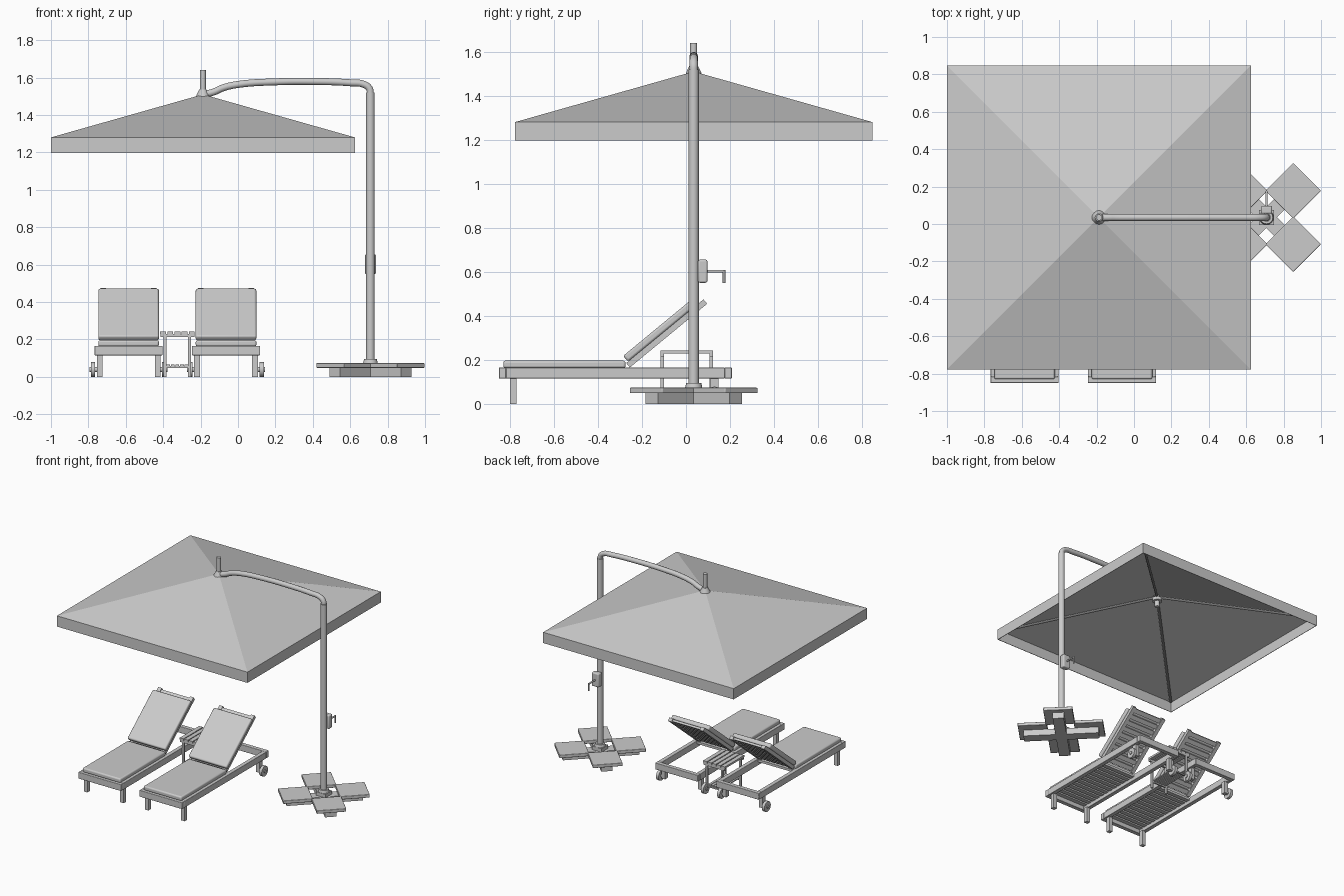
import bpy, bmesh
from math import radians, cos, sin, pi
from mathutils import Matrix, Vector

cube = bpy.data.objects.get("Cube")
if cube:
    bpy.data.objects.remove(cube, do_unlink=True)

grey = bpy.data.materials.new("plain_grey")
grey.use_nodes = True
grey.diffuse_color = (0.6, 0.6, 0.6, 1)
grey.node_tree.nodes["Principled BSDF"].inputs["Base Color"].default_value = (0.6, 0.6, 0.6, 1)


def finish(name, bm, matrix=None, bevel=0, smooth=False):
    bmesh.ops.recalc_face_normals(bm, faces=bm.faces)
    mesh = bpy.data.meshes.new(name)
    bm.to_mesh(mesh)
    bm.free()
    mesh.materials.append(grey)
    obj = bpy.data.objects.new(name, mesh)
    bpy.context.collection.objects.link(obj)
    if matrix:
        obj.matrix_world = matrix
    if bevel:
        mod = obj.modifiers.new("soft_edges", "BEVEL")
        mod.width, mod.segments = bevel, 3
    if smooth or bevel:
        bpy.ops.object.select_all(action="DESELECT")
        obj.select_set(True)
        bpy.context.view_layer.objects.active = obj
        bpy.ops.object.shade_smooth_by_angle(angle=radians(35))
    return obj


def boxes(name, spans, matrix=None, bevel=0):
    """One object from boxes given as (x0, x1, y0, y1, z0, z1)."""
    bm = bmesh.new()
    for x0, x1, y0, y1, z0, z1 in spans:
        place = Matrix.Translation(((x0 + x1) / 2, (y0 + y1) / 2, (z0 + z1) / 2))
        place = place @ Matrix.Diagonal((x1 - x0, y1 - y0, z1 - z0, 1))
        bmesh.ops.create_cube(bm, size=1, matrix=place)
    return finish(name, bm, matrix, bevel)


def rod(name, start, end, r1, r2=None, sides=24):
    start, end = Vector(start), Vector(end)
    axis = end - start
    place = Matrix.Translation((start + end) / 2) @ axis.to_track_quat("Z", "Y").to_matrix().to_4x4()
    bm = bmesh.new()
    bmesh.ops.create_cone(bm, cap_ends=True, segments=sides, radius1=r1,
                          radius2=r1 if r2 is None else r2, depth=axis.length, matrix=place)
    return finish(name, bm, smooth=True)


def slats(count, lo, hi, fill):
    """Evenly spaced (start, end) pairs between lo and hi."""
    step = (hi - lo) / count
    return [(lo + step * (i + 0.5 - fill / 2), lo + step * (i + 0.5 + fill / 2)) for i in range(count)]


# Canopy: pyramid top with a straight valance
CX, CY, HALF, EDGE, APEX = -0.1875, 0.035, 0.8125, 1.28, 1.51
bm = bmesh.new()
signs = [(-1, -1), (1, -1), (1, 1), (-1, 1)]
rings = [[bm.verts.new((CX + sx * HALF, CY + sy * HALF, z)) for sx, sy in signs] for z in (1.197, EDGE)]
tip = bm.verts.new((CX, CY, APEX))
for i in range(4):
    j = (i + 1) % 4
    bm.faces.new((rings[0][i], rings[0][j], rings[1][j], rings[1][i]))
    bm.faces.new((rings[1][i], rings[1][j], tip))
canopy = finish("canopy", bm)
solid = canopy.modifiers.new("cloth", "SOLIDIFY")
solid.thickness, solid.offset = 0.005, -1

# Ribs, hub and finial
for sx, sy in signs:
    rod("canopy_rib", (CX, CY, APEX - 0.02), (CX + sx * (HALF - 0.02), CY + sy * (HALF - 0.02), EDGE - 0.014), 0.009, sides=8)
rod("canopy_hub", (CX, CY, 1.41), (CX, CY, 1.50), 0.018)
rod("canopy_hub_disc", (CX, CY, 1.455), (CX, CY, 1.48), 0.035)
rod("finial", (CX, CY, 1.5), (CX, CY, 1.64), 0.016)
rod("finial_collar", (CX, CY, 1.50), (CX, CY, 1.535), 0.037, 0.02)

# Pole with the bent overhead arm
PX, PY = 0.708, 0.035
rod("pole", (PX, PY, 0.05), (PX, PY, 1.52), 0.023)
path = [(PX, 1.51), (0.703, 1.54), (0.675, 1.563), (0.6, 1.572), (0.4, 1.579), (0.2, 1.577),
        (0.0, 1.563), (-0.08, 1.545), (-0.13, 1.523), (-0.18, 1.51)]
curve = bpy.data.curves.new("overhead_arm", "CURVE")
curve.dimensions = "3D"
curve.bevel_depth, curve.bevel_resolution, curve.use_fill_caps = 0.019, 5, True
curve.resolution_u = 6
spline = curve.splines.new("BEZIER")
spline.bezier_points.add(len(path) - 1)
for point, (x, z) in zip(spline.bezier_points, path):
    point.co = (x, PY, z)
    point.handle_left_type = point.handle_right_type = "AUTO"
curve.materials.append(grey)
bpy.context.collection.objects.link(bpy.data.objects.new("overhead_arm", curve))

# Crank box and handle
boxes("crank_box", [(PX - 0.03, PX + 0.03, 0.055, 0.097, 0.55, 0.655)], bevel=0.008)
rod("crank_axle", (PX, 0.09, 0.602), (PX, 0.175, 0.602), 0.006, sides=12)
rod("crank_handle", (PX, 0.173, 0.607), (PX, 0.173, 0.55), 0.006, sides=12)

# Base: crossed beams carrying four weight slabs
for k in range(4):
    turn = Matrix.Translation((PX, PY, 0)) @ Matrix.Rotation(pi / 4 + k * pi / 2, 4, "Z")
    boxes("base_slab", [(0.097, 0.307, -0.105, 0.105, 0.048, 0.073)], turn, 0.004)
    boxes("base_beam", [(0.0, 0.271, -0.04, 0.04, 0.0, 0.048)], turn)
boxes("pole_foot", [(PX - 0.04, PX + 0.04, PY - 0.04, PY + 0.04, 0.045, 0.075)])
rod("pole_socket", (PX, PY, 0.07), (PX, PY, 0.095), 0.04, 0.034)


def lounger(side, cx):
    at = Matrix.Translation((cx, 0, 0))
    w, y0, y1, rail = 0.182, -0.85, 0.208, 0.032
    # Frame and legs
    spans = [(-w, w, y0, y0 + rail, 0.115, 0.165), (-w, w, y1 - rail, y1, 0.115, 0.165)]
    legs = []
    for s in (-1, 1):
        a, b = sorted((s * w, s * (w - rail)))
        spans.append((a, b, y0 + rail, y1 - rail, 0.115, 0.165))
        a, b = sorted((s * (w - 0.012), s * (w - 0.042)))
        legs += [(a, b, -0.80, -0.77, 0.0, 0.12), (a, b, 0.112, 0.147, 0.025, 0.12)]
    boxes(side + "_lounger_frame", spans, at, 0.003)
    boxes(side + "_lounger_legs", legs, at)
    # Wheels on the back legs
    for s in (-1, 1):
        rod(side + "_lounger_wheel", (cx + s * (w - 0.002), 0.13, 0.039), (cx + s * (w + 0.02), 0.13, 0.039), 0.039)
        rod(side + "_lounger_wheel_cap", (cx + s * (w - 0.02), 0.13, 0.039), (cx + s * (w + 0.026), 0.13, 0.039), 0.013, sides=16)
    # Seat slats and cushion
    boxes(side + "_seat_slats", [(-w + rail, w - rail, a, b, 0.142, 0.16)
                                 for a, b in slats(12, y0 + rail, -0.25, 0.7)], at)
    boxes(side + "_seat_cushion", [(-0.162, 0.162, -0.83, -0.275, 0.162, 0.196)], at, 0.01)
    # Tilted backrest, built flat and turned about its hinge
    tilt = Matrix.Translation((cx, -0.255, 0.165)) @ Matrix.Rotation(radians(39.5), 4, "X")
    back = [(-0.15, -0.12, 0, 0.455, 0, 0.026), (0.12, 0.15, 0, 0.455, 0, 0.026)]
    back += [(-0.12, 0.12, a, b, 0.006, 0.022) for a, b in slats(9, 0, 0.455, 0.65)]
    boxes(side + "_backrest_frame", back, tilt)
    boxes(side + "_backrest_cushion", [(-0.162, 0.162, 0.01, 0.415, 0.026, 0.06)], tilt, 0.01)


lounger("left", -0.064)
lounger("right", -0.585)

# Slatted side table between the loungers
tx0, tx1, ty0, ty1 = -0.42, -0.228, -0.115, 0.122
boxes("table_top", [(a, b, ty0, ty1, 0.228, 0.243) for a, b in slats(5, tx0, tx1, 0.82)])
boxes("table_rails", [(tx0 + 0.005, tx1 - 0.005, a, a + 0.016, 0.212, 0.228) for a in (ty0, ty1 - 0.016)])
boxes("table_legs", [(x, x + 0.016, y, y + 0.016, 0, 0.214)
                     for x in (-0.398, -0.266) for y in (ty0, ty1 - 0.016)])
boxes("table_shelf", [(a, b, ty0 + 0.01, ty1 - 0.01, 0.058, 0.066) for a, b in slats(5, -0.385, -0.263, 0.8)])
boxes("table_shelf_rails", [(-0.39, -0.258, a, a + 0.012, 0.048, 0.058) for a in (ty0 + 0.002, ty1 - 0.014)])
